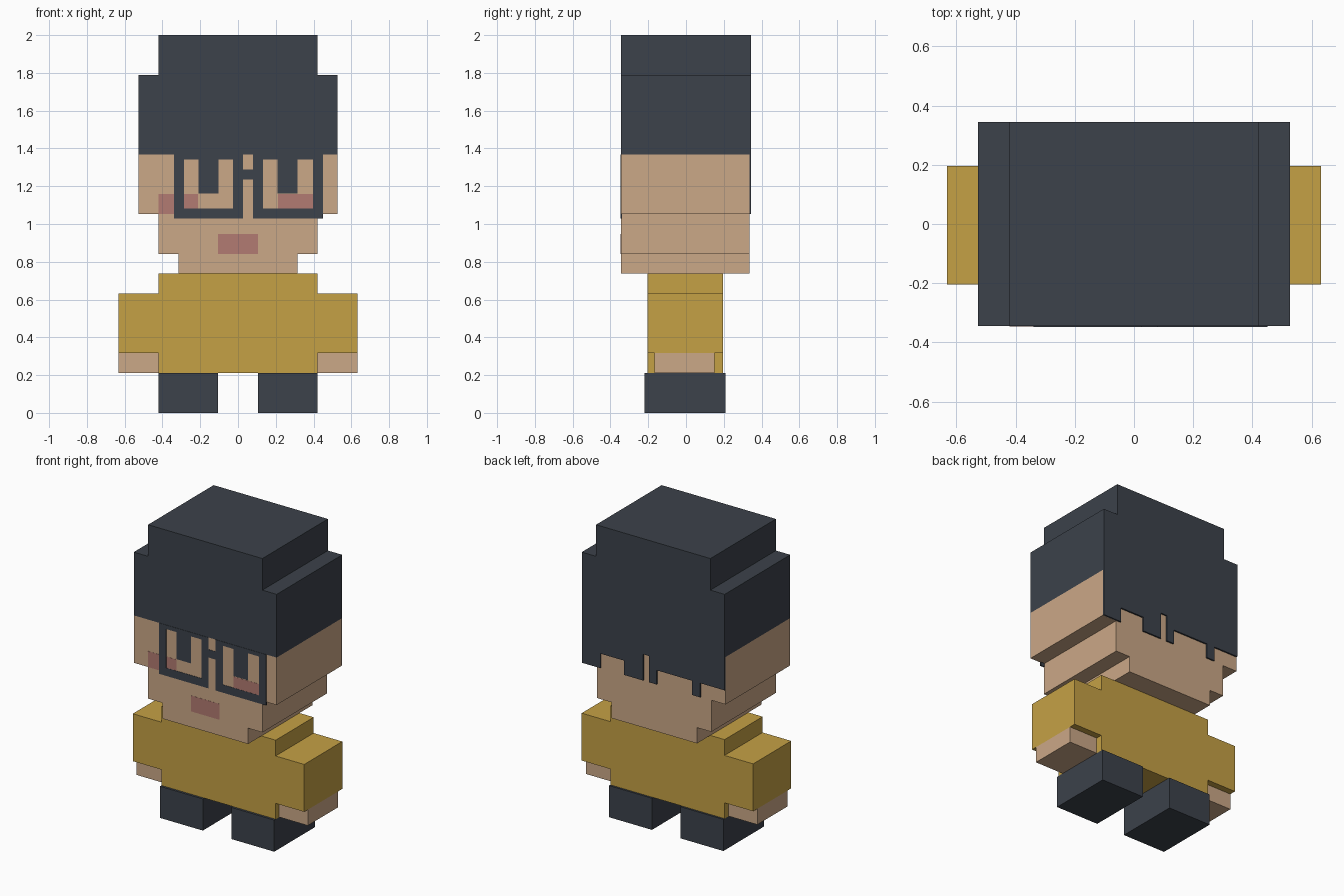
import bpy, bmesh

if "Cube" in bpy.data.objects:
    bpy.data.objects.remove(bpy.data.objects["Cube"])

U = 2 / 19  # size of one block


def material(name, rgb):
    m = bpy.data.materials.new(name)
    m.diffuse_color = (*rgb, 1)
    m.use_nodes = True
    m.node_tree.nodes["Principled BSDF"].inputs["Base Color"].default_value = m.diffuse_color
    return m


DARK = material("charcoal", (0.045, 0.054, 0.070))
SKIN = material("skin", (0.597, 0.392, 0.242))
GOLD = material("mustard", (0.558, 0.356, 0.060))
PINK = material("blush", (0.445, 0.198, 0.168))


def slab(name, outline, y0, y1, mat):
    """Extrude an (x, z) outline from y0 to y1."""
    bm = bmesh.new()
    face = bm.faces.new([bm.verts.new((x, y0, z)) for x, z in outline])
    ext = bmesh.ops.extrude_face_region(bm, geom=[face])
    verts = [v for v in ext["geom"] if isinstance(v, bmesh.types.BMVert)]
    bmesh.ops.translate(bm, vec=(0, y1 - y0, 0), verts=verts)
    bmesh.ops.recalc_face_normals(bm, faces=bm.faces)
    mesh = bpy.data.meshes.new(name)
    bm.to_mesh(mesh)
    bm.free()
    mesh.materials.append(mat)
    obj = bpy.data.objects.new(name, mesh)
    bpy.context.collection.objects.link(obj)
    return obj


def rect(x0, x1, z0, z1):
    return [(x0, z0), (x1, z0), (x1, z1), (x0, z1)]


def mirrored(half):
    """Close a right-hand outline (in blocks) with its mirror image."""
    pts = [(x * U, z * U) for x, z in half]
    return pts + [(-x, z) for x, z in reversed(pts)]


FRONT, BACK = -0.345, 0.335

# Head and hair: stepped silhouettes
slab("head", mirrored([(3, 7), (3, 8), (4, 8), (4, 10), (5, 10), (5, 13)]),
     FRONT, BACK, SKIN)
slab("hair", mirrored([(5, 13), (5, 17), (4, 17), (4, 19)]), FRONT, BACK, DARK)

# Back hair with a ragged hem: (right edge, left edge, bottom) of each lock
locks = [(0.526, 0.39, 1.053), (0.39, 0.215, 1.15), (0.215, 0.075, 1.055),
         (0.075, 0.03, 1.23), (0.03, -0.025, 1.055), (-0.025, -0.285, 1.15),
         (-0.285, -0.345, 1.055), (-0.345, -0.526, 1.15)]
hem = [p for a, b, z in locks for p in ((a, z), (b, z))]
crown = [(-5 * U, 17 * U), (-4 * U, 19 * U - 2 * U), (-4 * U, 2.0),
         (4 * U, 2.0), (4 * U, 17 * U), (5 * U, 17 * U)]
slab("back_hair", hem + crown, BACK, BACK + 0.01, DARK)

# Glasses and fringe: a U-shaped rim around a T-shaped lock on each side
top, low, t = 13 * U, 1.03, 0.053
for side, x0, x1 in (("right", -0.339, 0.026), ("left", 0.079, 0.450)):
    a, b = x0 + t, x1 - t
    slab(side + "_glasses_rim",
         [(x0, top), (x0, low), (x1, low), (x1, top),
          (b, top), (b, low + t), (a, low + t), (a, top)],
         FRONT - 0.002, FRONT + 0.007, DARK)
    c, d = x0 + 0.129, x0 + 0.236
    slab(side + "_fringe",
         [(a, top), (a, 1.342), (c, 1.342), (c, 1.162), (d, 1.162),
          (d, 1.342), (b, 1.342), (b, top)],
         FRONT - 0.002, FRONT + 0.007, DARK)
slab("glasses_bridge", rect(0.026, 0.079, 1.236, 1.289),
     FRONT - 0.002, FRONT + 0.007, DARK)

# Cheeks and mouth
for side, x0, x1 in (("right", -4 * U, -2 * U), ("left", 2 * U, 0.41)):
    slab(side + "_cheek", rect(x0, x1, 10 * U, 11 * U),
         FRONT - 0.001, FRONT + 0.003, PINK)
slab("mouth", rect(-U, U, 8 * U, 9 * U), FRONT - 0.001, FRONT + 0.003, PINK)

# Shirt with sleeves
slab("shirt", mirrored([(4, 2), (4, 3), (6, 3), (6, 6), (4, 6), (4, 7)]),
     -0.205, 0.195, GOLD)

# Hands and legs
for side, s in (("right", -1), ("left", 1)):
    slab(side + "_hand", rect(s * 4 * U, s * 6 * U, 2 * U, 3 * U),
         -0.168, 0.152, SKIN)
    slab(side + "_leg", rect(s * U, s * 4 * U, 0, 2 * U), -0.22, 0.208, DARK)
